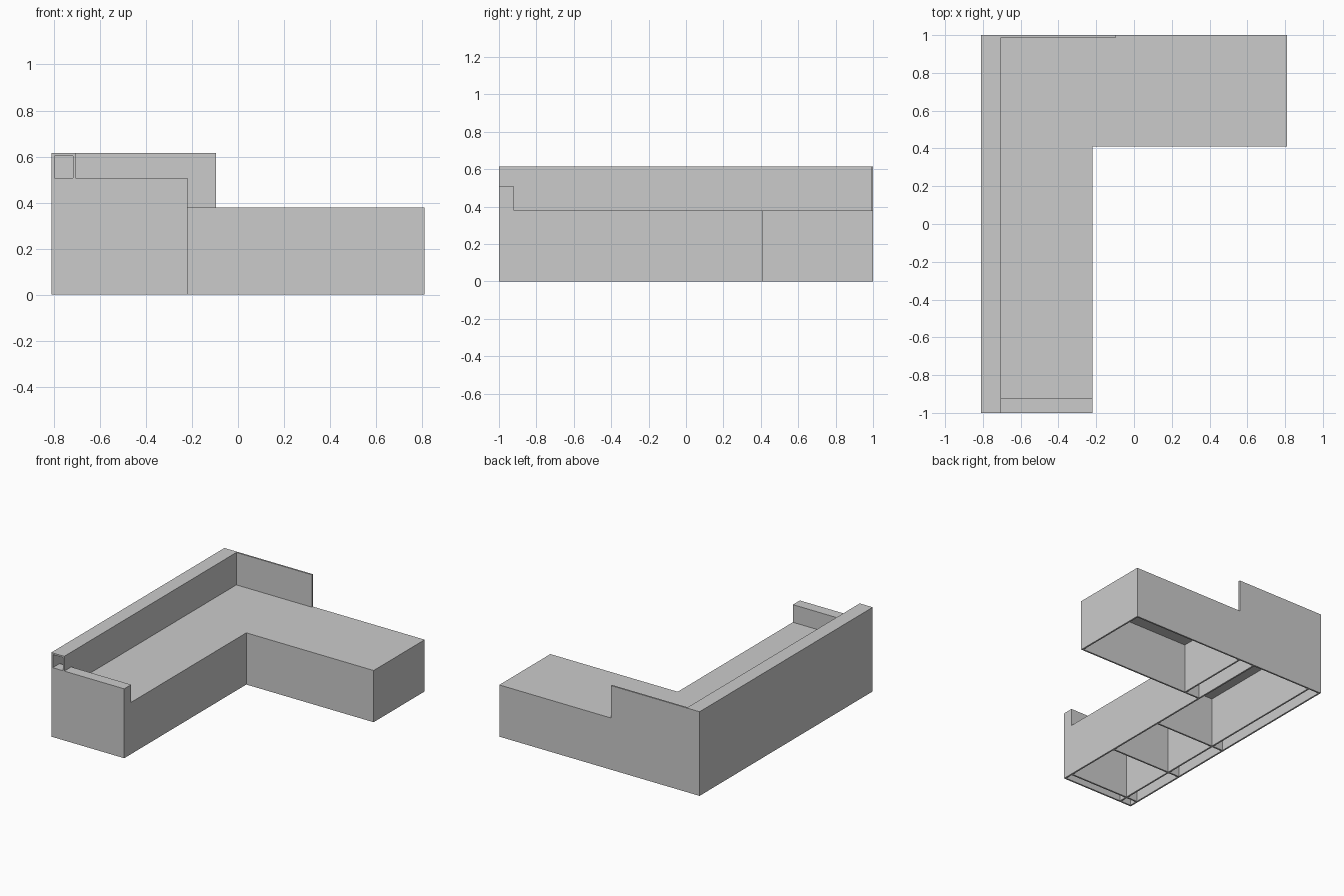
import bpy

if "Cube" in bpy.data.objects:
    bpy.data.objects.remove(bpy.data.objects["Cube"])

T = 0.012                       # board thickness
X0, X1 = -0.81, 0.81            # overall width
SEAT, ARM, TOP = 0.378, 0.507, 0.615
INNER_X = -0.705                # seat side of the hollow backrest
SEAT_X = -0.22                  # front edge of the long seat
CHAISE_Y = 0.41                 # front edge of the chaise
ARM_Y = -0.92                   # seat side of the armrest


def board(name, x, y, z):
    """Flat box panel from (min, max) ranges."""
    bpy.ops.mesh.primitive_cube_add(
        size=1, location=[(a + b) / 2 for a, b in (x, y, z)])
    ob = bpy.context.object
    ob.name = name
    ob.scale = [b - a for a, b in (x, y, z)]
    bpy.ops.object.transform_apply(location=False, rotation=False, scale=True)
    return ob


# Hollow backrest along the left side, open at its front end
board("backrest_outer", (X0, X0 + T), (-1 + T, 1 - T), (0, TOP - T))
board("backrest_outer_end", (X0, X0 + T), (-1, -1 + T), (ARM, TOP - T))
board("backrest_inner", (INNER_X - T, INNER_X), (-1 + T, 1 - T), (0, TOP - T))
board("backrest_inner_end", (INNER_X - T, INNER_X), (-1, -1 + T), (ARM, TOP - T))
board("backrest_top", (X0, INNER_X), (-1, 1 - T), (TOP - T, TOP))

# Rear wall: low behind the chaise, raised near the corner
board("rear_wall_low", (-0.095, X1), (1 - T, 1), (0, SEAT))
board("rear_wall_high", (X0, -0.095), (1 - T, 1), (0, TOP))

# Hollow armrest at the front
board("arm_front", (X0, SEAT_X), (-1, -1 + T), (0, ARM))
board("arm_inner", (X0 + T, SEAT_X), (ARM_Y - T, ARM_Y), (0, ARM - T))
board("arm_top", (X0 + T, SEAT_X), (-1 + T, ARM_Y), (ARM - T, ARM))
board("arm_side", (SEAT_X - T, SEAT_X), (-1 + T, ARM_Y), (0, ARM - T))

# Seat boards in an L
board("seat_long", (INNER_X, SEAT_X), (ARM_Y, 1 - T), (SEAT - T, SEAT))
board("seat_chaise", (SEAT_X, X1), (CHAISE_Y, 1 - T), (SEAT - T, SEAT))

# Skirts below the seat
H = SEAT - T
board("long_skirt", (SEAT_X - T, SEAT_X), (ARM_Y, 1 - T), (0, H))
board("chaise_skirt", (SEAT_X, X1), (CHAISE_Y, CHAISE_Y + T), (0, H))
board("chaise_end", (X1 - T, X1), (CHAISE_Y + T, 1 - T), (0, H))

# Inner ribs
board("chaise_rib", (-0.095 - T, -0.095), (CHAISE_Y + T, 1 - T), (0, H))
for i, y in enumerate((-0.48, -0.02)):
    board(f"seat_rib_{i + 1}", (INNER_X, SEAT_X - T), (y - T, y), (0, H))
    board(f"backrest_rib_{i + 1}", (X0 + T, INNER_X - T), (y - T, y), (0, H))
